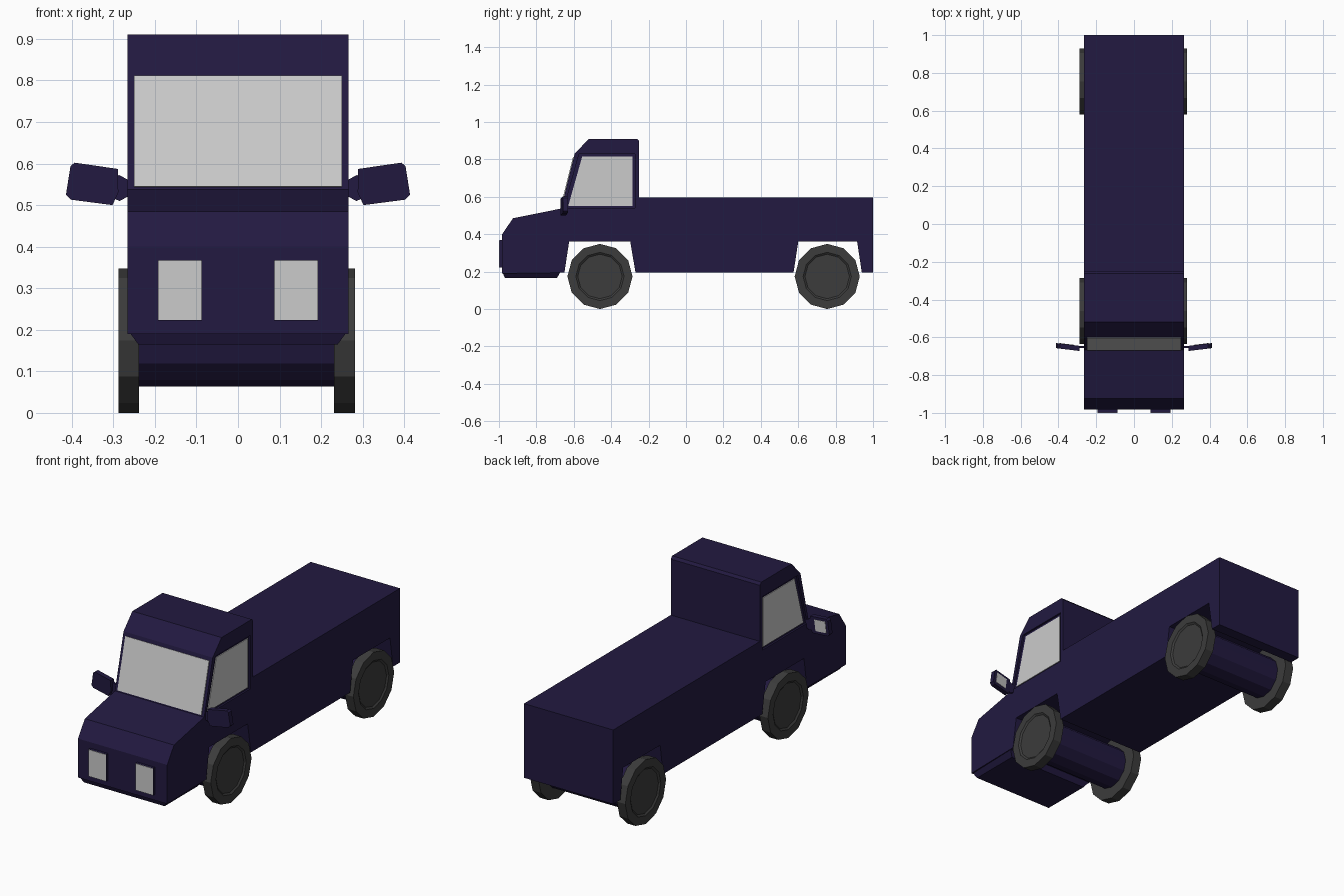
import bpy, bmesh, math
from mathutils import Matrix

if "Cube" in bpy.data.objects:
    bpy.data.objects.remove(bpy.data.objects["Cube"])


def material(name, c):
    m = bpy.data.materials.new(name)
    m.diffuse_color = (*c, 1)
    m.use_nodes = True
    m.node_tree.nodes["Principled BSDF"].inputs["Base Color"].default_value = m.diffuse_color
    return m


NAVY = material("navy_paint", (0.016, 0.010, 0.052))
RUBBER = material("dark_rubber", (0.045, 0.045, 0.045))
GLASS = material("pale_glass", (0.6, 0.6, 0.6))


def finish(name, bm, mat):
    bmesh.ops.recalc_face_normals(bm, faces=bm.faces)
    me = bpy.data.meshes.new(name)
    bm.to_mesh(me)
    bm.free()
    me.materials.append(mat)
    ob = bpy.data.objects.new(name, me)
    bpy.context.collection.objects.link(ob)
    return ob


def prism(name, pts, x0, x1, mat):
    """Extrude a (y, z) outline from x0 to x1."""
    bm = bmesh.new()
    f = bm.faces.new([bm.verts.new((x0, y, z)) for y, z in pts])
    r = bmesh.ops.extrude_face_region(bm, geom=[f])
    for v in r["geom"]:
        if isinstance(v, bmesh.types.BMVert):
            v.co.x = x1
    return finish(name, bm, mat)


def box(name, x0, x1, y0, y1, z0, z1, mat):
    return prism(name, [(y0, z0), (y1, z0), (y1, z1), (y0, z1)], x0, x1, mat)


def plate(name, pts, y0, y1, mat, side=1, skew=0):
    """Extrude an (x, z) outline along y; skew sweeps the outer end back."""
    bm = bmesh.new()
    rows = [[bm.verts.new((side * x, y + skew * (x - 0.29), z)) for x, z in pts]
            for y in (y0, y1)]
    n = len(pts)
    bm.faces.new(rows[0])
    bm.faces.new(rows[1])
    for i in range(n):
        j = (i + 1) % n
        bm.faces.new((rows[0][i], rows[0][j], rows[1][j], rows[1][i]))
    return finish(name, bm, mat)


def cylinder(name, r, x0, x1, y, z, mat, hub_side=0):
    bm = bmesh.new()
    bmesh.ops.create_cone(bm, cap_ends=True, segments=12, radius1=r, radius2=r, depth=x1 - x0,
                          matrix=Matrix.Translation(((x0 + x1) / 2, y, z))
                          @ Matrix.Rotation(math.pi / 2, 4, 'Y'))
    if hub_side:
        # shallow stepped hub on the outer cap
        bm.normal_update()
        cap = [f for f in bm.faces if f.normal.x * hub_side > 0.9]
        bmesh.ops.inset_region(bm, faces=cap, thickness=0.045)
        bmesh.ops.inset_region(bm, faces=cap, thickness=0.01, depth=-0.007)
    return finish(name, bm, mat)


# body with cab, solid covered bed and wheel arches
W = 0.266
body = prism("body", [
    (-0.983, 0.19), (-0.983, 0.40), (-0.925, 0.485), (-0.668, 0.537), (-0.595, 0.83),
    (-0.52, 0.91), (-0.262, 0.91), (-0.25, 0.897), (-0.25, 0.595), (1.0, 0.595),
    (1.0, 0.195), (0.94, 0.195), (0.915, 0.36), (0.60, 0.36), (0.575, 0.195),
    (-0.27, 0.195), (-0.298, 0.36), (-0.625, 0.36), (-0.65, 0.195)], -W, W, NAVY)

# tapered chin under the nose
chin = box("chin", -W, W, -0.983, -0.67, 0.165, 0.20, NAVY)
for v in chin.data.vertices:
    if v.co.z < 0.18:
        v.co.x *= 0.24 / W
        v.co.y += 0.015 if v.co.y < -0.8 else -0.02

# windscreen
prism("windscreen", [(-0.671, 0.545), (-0.604, 0.812), (-0.59, 0.808), (-0.655, 0.542)],
      -0.25, 0.25, GLASS)

frame = [(-0.652, 0.54), (-0.272, 0.54), (-0.272, 0.828), (-0.572, 0.828)]
pane = [(-0.63, 0.55), (-0.285, 0.55), (-0.285, 0.815), (-0.555, 0.815)]

for s, label in ((1, "right"), (-1, "left")):
    # recessed side window
    cutter = prism(label + "_window_cutter", frame, s * 0.256, s * 0.30, NAVY)
    cutter.hide_render = True
    cutter.hide_set(True)
    mod = body.modifiers.new(label + "_window_recess", 'BOOLEAN')
    mod.operation = 'DIFFERENCE'
    mod.solver = 'EXACT'
    mod.object = cutter
    prism(label + "_window", pane, s * 0.25, s * 0.260, GLASS)

    # headlight housing and lens
    a, b = sorted((s * 0.087, s * 0.193))
    box(label + "_headlight_housing", a, b, -0.997, -0.975, 0.222, 0.368, NAVY)
    box(label + "_headlight_lens", a + 0.001, b - 0.001, -1.0, -0.996, 0.223, 0.367, GLASS)

    # wing mirror: arm, housing and glass
    plate(label + "_mirror_arm", [(0.26, 0.523), (0.285, 0.51), (0.31, 0.52), (0.31, 0.57),
                                  (0.285, 0.572), (0.26, 0.558)], -0.657, -0.645, NAVY, s)
    housing = [(0.302, 0.50), (0.402, 0.513), (0.414, 0.525), (0.403, 0.594),
               (0.393, 0.602), (0.289, 0.587), (0.288, 0.53)]
    plate(label + "_mirror_housing", housing, -0.672, -0.645, NAVY, s, 0.12)
    plate(label + "_mirror_glass", [(0.325, 0.518), (0.395, 0.528), (0.387, 0.588), (0.316, 0.577)],
          -0.646, -0.643, GLASS, s, 0.12)

# axles and wheels
for y, label in ((-0.46, "front"), (0.755, "rear")):
    cylinder(label + "_axle", 0.11, -0.245, 0.24, y, 0.174, NAVY)
    cylinder(label + "_right_wheel", 0.174, 0.231, 0.281, y, 0.174, RUBBER, 1)
    cylinder(label + "_left_wheel", 0.174, -0.288, -0.238, y, 0.174, RUBBER, -1)
